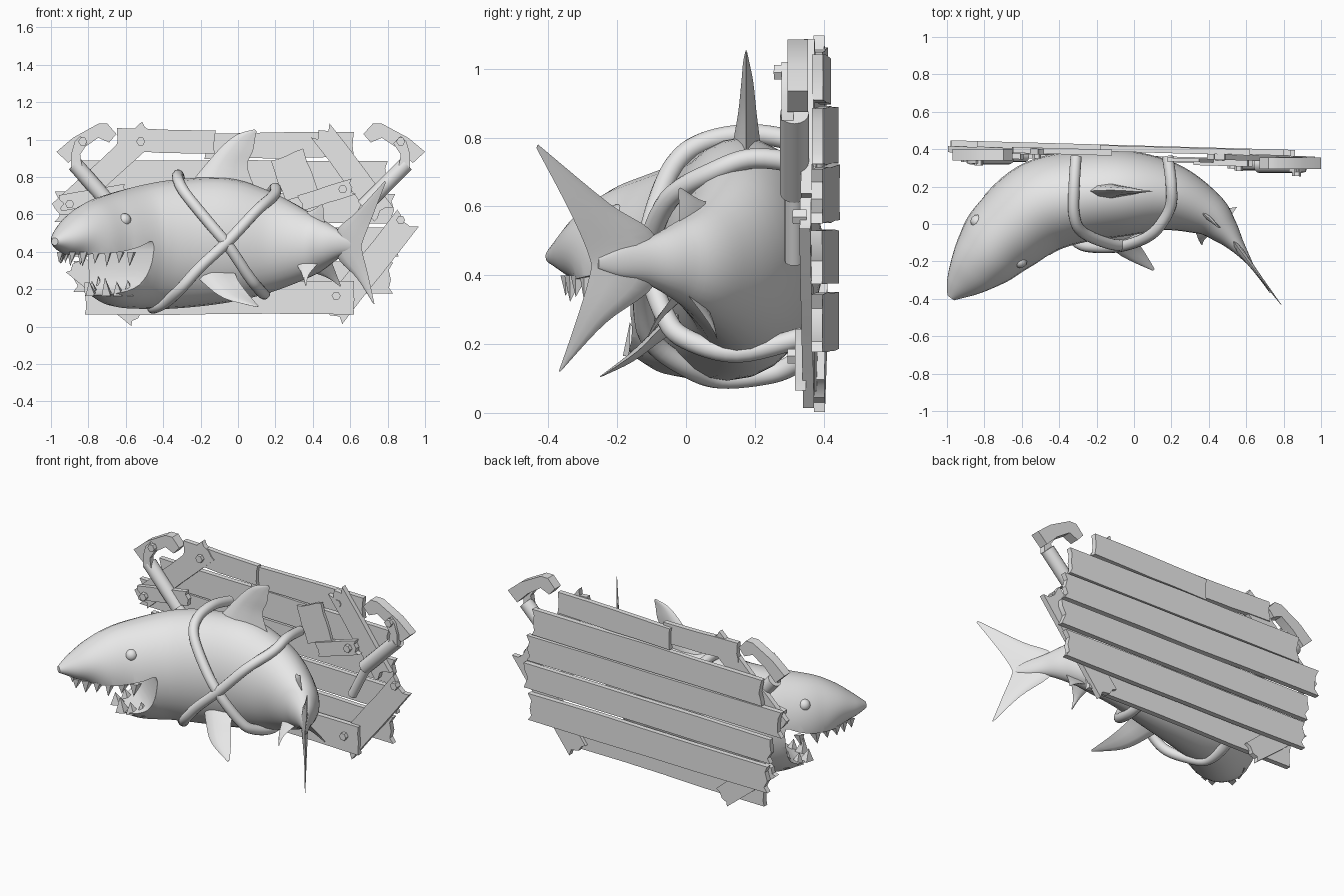
import bpy, bmesh, math, random
from mathutils import Vector as V

random.seed(4)
if "Cube" in bpy.data.objects:
    bpy.data.objects.remove(bpy.data.objects["Cube"])

grey = bpy.data.materials.new("plain grey")
grey.use_nodes = True
grey.diffuse_color = (0.8, 0.8, 0.8, 1)
grey.node_tree.nodes["Principled BSDF"].inputs["Base Color"].default_value = (0.8, 0.8, 0.8, 1)


def finish(name, bm):
    bmesh.ops.recalc_face_normals(bm, faces=bm.faces)
    me = bpy.data.meshes.new(name)
    bm.to_mesh(me)
    bm.free()
    me.materials.append(grey)
    ob = bpy.data.objects.new(name, me)
    bpy.context.collection.objects.link(ob)
    return ob


def loft(name, rings):
    bm = bmesh.new()
    vs = [[bm.verts.new(p) for p in r] for r in rings]
    n = len(vs[0])
    for a, b in zip(vs, vs[1:]):
        for i in range(n):
            j = (i + 1) % n
            bm.faces.new((a[i], a[j], b[j], b[i]))
    bm.faces.new(vs[0])
    bm.faces.new(vs[-1])
    return finish(name, bm)


def spline(pts, steps):
    """Smooth curve through tuples of any length."""
    pts = [V(p) for p in pts]
    out = []
    for i in range(len(pts) - 1):
        p0, p1 = pts[max(i - 1, 0)], pts[i]
        p2, p3 = pts[i + 1], pts[min(i + 2, len(pts) - 1)]
        for k in range(steps):
            t = k / steps
            out.append(0.5 * (2 * p1 + (p2 - p0) * t + (2 * p0 - 5 * p1 + 4 * p2 - p3) * t * t
                              + (3 * p1 - p0 - 3 * p2 + p3) * t ** 3))
    return out + [pts[-1]]


def prism(name, pts, y, depth, tilt=0.0):
    """Outline in x, z extruded along y."""
    return loft(name, [[(x, y + s * depth / 2 - tilt * x, z) for x, z in pts] for s in (-1, 1)])


def tube(name, pts, r, steps=6, sides=14):
    c = spline(pts, steps)
    rings = []
    for i, p in enumerate(c):
        q = (c[min(i + 1, len(c) - 1)] - c[max(i - 1, 0)]).to_track_quat('Z', 'Y')
        rings.append([p + q @ V((r * math.cos(a), r * math.sin(a), 0))
                      for a in (math.tau * k / sides for k in range(sides))])
    return loft(name, rings)


def fin(name, sections, normal, steps=4):
    """Sections: leading point, trailing point, thickness."""
    rings = []
    normal = V(normal).normalized()
    for s in spline([(*a, *b, t) for a, b, t in sections], steps):
        a, b, t = V(s[:3]), V(s[3:6]), s[6]
        prof = ((0, 0), (.12, .35), (.35, .5), (.7, .25), (1, 0), (.7, -.25), (.35, -.5), (.12, -.35))
        rings.append([a.lerp(b, u) + normal * w * t for u, w in prof])
    return loft(name, rings)


# Body: x, y, half width, top, bottom
STEPS = 6
stations = [(-.98, -.395, .022, .475, .435), (-.935, -.335, .08, .535, .40), (-.87, -.26, .135, .605, .35),
            (-.79, -.17, .185, .665, .215), (-.68, -.05, .225, .71, .115), (-.5, .09, .25, .76, .095),
            (-.3, .145, .245, .79, .10), (-.05, .165, .23, .795, .13), (.18, .145, .185, .72, .185),
            (.38, .06, .125, .61, .265), (.48, -.03, .08, .55, .33), (.55, -.115, .042, .507, .375),
            (.61, -.195, .018, .48, .395), (.65, -.255, .004, .45, .42)]
spine = spline(stations, STEPS)


def frame(i):
    d = spine[min(i + 1, len(spine) - 1)] - spine[max(i - 1, 0)]
    t = V((d[0], d[1], 0)).normalized()
    return t, V((t.y, -t.x, 0))


def skin(i, z, side, k=1.0):
    """Point on the body surface at height z."""
    x, y, w, top, bot = spine[i]
    f = max(-.95, min(.95, (z - (top + bot) / 2) / ((top - bot) / 2)))
    return V((x, y, z)) + frame(i)[1] * side * k * w * math.sqrt(1 - f * f)


rings = []
for i, (x, y, w, top, bot) in enumerate(spine):
    n = frame(i)[1]
    rings.append([V((x, y, (top + bot) / 2)) + n * w * math.cos(a) + V((0, 0, (top - bot) / 2 * math.sin(a)))
                  for a in (math.tau * k / 28 for k in range(28))])
body = loft("shark_body", rings)

# Open mouth: side profile cut, then a throat hollow
nose, ax, sd = V((-.965, -.37, 0)), V((.67, .742, 0)), V((.742, -.67, 0))
profile = spline([(-.1, .39), (.1, .385), (.3, .40), (.42, .43), (.49, .455), (.495, .38), (.475, .27),
                  (.43, .205), (.33, .17), (.2, .165), (-.1, .165)], 3)
cut1 = loft("mouth_cutter", [[nose + ax * s + sd * k + V((0, 0, z)) for s, z in profile] for k in (-.5, .5)])
bm = bmesh.new()
bmesh.ops.create_uvsphere(bm, u_segments=20, v_segments=12, radius=1)
for v in bm.verts:
    v.co = nose + ax * (.44 + .2 * v.co.x) + sd * .14 * v.co.y + V((0, 0, .30 + .14 * v.co.z))
cut2 = finish("throat_cutter", bm)
for c in (cut1, cut2):
    m = body.modifiers.new("mouth", 'BOOLEAN')
    m.object, m.operation, m.solver = c, 'DIFFERENCE', 'EXACT'
bpy.context.view_layer.update()
body.data = bpy.data.meshes.new_from_object(body.evaluated_get(bpy.context.evaluated_depsgraph_get()))
body.modifiers.clear()
for c in (cut1, cut2):
    bpy.data.objects.remove(c)


# Teeth along both jaws
def teeth(name, spots, z, length):
    bm = bmesh.new()
    for i, side in spots:
        t, n = frame(i)
        base = skin(i, z, side, .86)
        r = abs(length) * random.uniform(.38, .5)
        q = [bm.verts.new(base + t * a * r + n * b * r * .5) for a, b in ((-1, 0), (0, 1), (1, 0), (0, -1))]
        tip = bm.verts.new(base + V((0, 0, length * random.uniform(.75, 1.1))) - t * r * .4)
        bm.faces.new(q)
        for k in range(4):
            bm.faces.new((q[k], q[(k + 1) % 4], tip))
    finish(name, bm)


teeth("upper_teeth", [(i, s) for i in range(8, 24, 3) for s in (-1, 1)], .40, -.075)
teeth("lower_teeth", [(i, s) for i in range(21, 27, 2) for s in (-1, 1)], .165, .1)

# Eyes
for side, label in ((1, "left"), (-1, "right")):
    bm = bmesh.new()
    bmesh.ops.create_uvsphere(bm, u_segments=16, v_segments=10, radius=.036)
    bmesh.ops.translate(bm, verts=bm.verts, vec=skin(22, .57, side, .88))
    finish(label + "_eye", bm)

# Fins
fin("dorsal_fin", [((-.26, .175, .76), (.09, .175, .74), .09), ((-.17, .18, .87), (.05, .175, .86), .055),
                   ((-.08, .18, .97), (.08, .175, .94), .035), ((.0, .175, 1.03), (.09, .175, 1.0), .018),
                   ((.09, .175, 1.055), (.1, .175, 1.045), .004)], (0, 1, 0))
fin("left_pectoral_fin", [((-.24, .0, .29), (-.02, .0, .30), .06), ((-.17, -.08, .22), (.0, -.07, .25), .04),
                          ((-.07, -.17, .15), (.05, -.14, .18), .025), ((.1, -.25, .105), (.11, -.24, .11), .004)],
    (0, -.5, .9))
fin("second_dorsal_fin", [((.3, .11, .60), (.47, -.02, .53), .03), ((.39, .04, .62), (.46, -.02, .58), .02),
                          ((.445, -.015, .655), (.455, -.022, .65), .003)], (.7, .7, 0))
fin("left_pelvic_fin", [((.31, .0, .34), (.44, -.03, .35), .03), ((.34, -.07, .28), (.38, -.08, .28), .02),
                        ((.36, -.11, .22), (.365, -.112, .22), .003)], (.4, .9, 0))
fin("right_pelvic_fin", [((.4, .07, .29), (.5, .0, .35), .03), ((.48, .08, .26), (.53, .06, .27), .02),
                         ((.545, .09, .215), (.55, .09, .22), .003)], (.7, .5, 0))
fin("tail_fin", [((.725, -.365, .12), (.73, -.37, .12), .003), ((.635, -.235, .26), (.695, -.315, .28), .015),
                 ((.53, -.09, .375), (.665, -.28, .40), .035), ((.53, -.09, .515), (.665, -.28, .45), .035),
                 ((.63, -.225, .61), (.715, -.335, .58), .018), ((.785, -.43, .78), (.79, -.435, .77), .003)],
    (.8, .6, 0), 5)

# Ropes crossing over the body
tube("rope_one", [(-.31, .36, .78), (-.32, .2, .81), (-.32, .05, .785), (-.28, -.04, .71), (-.15, -.1, .55),
                  (-.05, -.11, .43), (.05, -.06, .28), (.1, .0, .215), (.14, .15, .175), (.14, .34, .22)], .03)
tube("rope_two", [(.18, .36, .72), (.2, .2, .74), (.19, .08, .70), (.1, -.05, .62), (-.05, -.115, .46),
                  (-.2, -.125, .32), (-.3, -.1, .21), (-.38, .0, .135), (-.45, .1, .1), (-.45, .25, .115),
                  (-.42, .33, .15)], .03)

TILT = .028


# Planks with splintered ends
def plank(name, a, b, w, y, depth=.032, jag=.03):
    a, b = V(a), V(b)
    u = (b - a).normalized()
    v = V((-u.y, u.x)) * w / 2

    def end(p, d):
        return [p + v * k + u * d * random.uniform(-jag, jag * .3) for k in (-.6, -.1, .5)]

    def edge(p, q, s):
        return [p.lerp(q, f) + v * s * random.uniform(.93, 1) for f in (0, .3, .5, .7, 1)]

    pts = edge(a, b, -1) + end(b, 1) + edge(b, a, 1) + end(a, -1)[::-1]
    prism(name, pts, y, depth, TILT)


for k, (x0, x1, z0, z1, w) in enumerate([(-.84, .8, .81, .805, .17), (-.98, .84, .64, .63, .165),
                                         (-.9, .86, .455, .45, .16), (-.88, .83, .27, .26, .175)]):
    plank("back_plank_%d" % (k + 1), (x0, z0), (x1, z1), w, .404)
plank("top_left_plank", (-.65, 1.0), (-.12, .985), .13, .378, jag=.008)
plank("top_right_plank", (-.18, .965), (.62, .975), .14, .4, jag=.008)
plank("bottom_plank", (-.82, .15), (.62, .155), .18, .35, jag=.008)
for k, (a, b, w) in enumerate([((-.95, .61), (-.47, 1.05), .13), ((.44, 1.05), (.78, .6), .13),
                               ((.91, .58), (.5, .06), .15), ((-.88, .34), (-.53, .05), .13)]):
    plank("corner_brace_%d" % (k + 1), a, b, w, .372)
plank("loose_plank", (.26, .92), (.34, .70), .19, .35, .02, .01)
plank("right_strut", (.33, .66), (.62, .75), .09, .34)
plank("left_strut", (-.95, .66), (-.6, .72), .09, .345)

# Bolts
for k, (x, z, y) in enumerate([(-.52, .99, .355), (.46, .975, .37), (.56, .735, .32), (.87, .57, .355),
                               (.525, .165, .33), (-.9, .655, .325), (-.83, .99, .31), (.87, .99, .3)]):
    prism("bolt_%d" % (k + 1), [(x + .024 * math.cos(h * math.pi / 3), z + .024 * math.sin(h * math.pi / 3))
                                for h in range(6)], y, .04, TILT)

# Broken clamp arms at the upper corners
for s, cx, y, label in ((1, 1, .315, "left"), (-1, .97, .36, "right")):
    hook = [(.67, 1.03), (.72, 1.085), (.77, 1.085), (.91, 1.01), (1, .935), (.935, .875), (.86, .95), (.77, 1.01),
            (.71, .985)]
    prism(label + "_hook", [(s * x * cx, z) for x, z in hook], y + .01, .06)
    link = [(.83, .98), (.87, 1.02), (.9, .99), (.92, .92), (.92, .85), (.86, .86), (.87, .92)]
    prism(label + "_link", [(s * x * cx, z) for x, z in link], y - .02, .035)
    tube(label + "_arm", [(s * .9 * cx, y, .87), (s * .67, y, .64)], .042, 1, 16)
    tube(label + "_arm_rod", [(s * .69, y, .66), (s * .58, y, .44 if s > 0 else .56)], .028, 1)

# Smooth shading with sharp creases
for ob in bpy.context.collection.objects:
    ob.select_set(ob.type == 'MESH')
    if ob.type == 'MESH':
        bpy.context.view_layer.objects.active = ob
bpy.ops.object.shade_smooth_by_angle(angle=math.radians(35))
